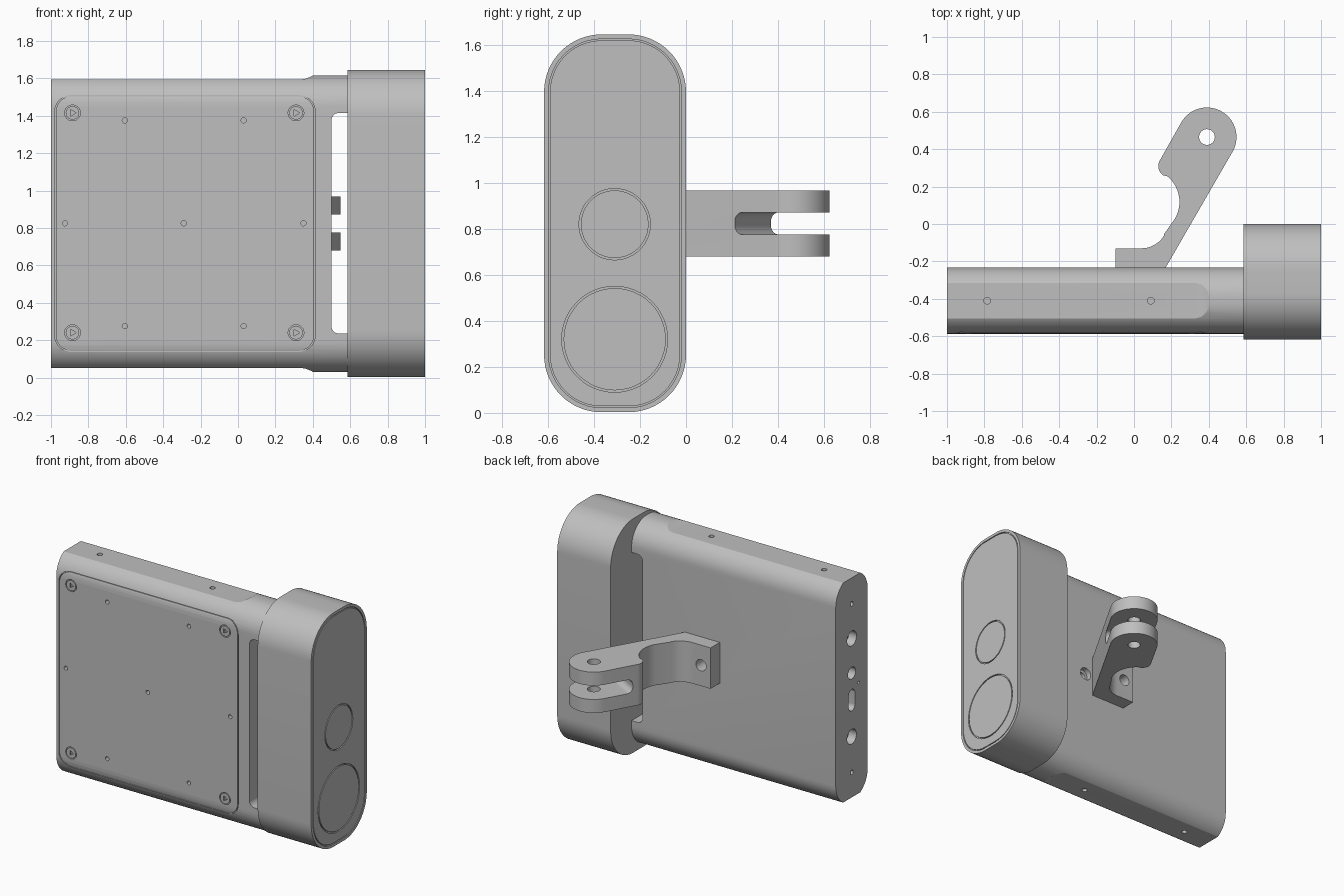
import bpy, bmesh, math
from mathutils import Vector, Matrix

cube = bpy.data.objects.get("Cube")
if cube:
    bpy.data.objects.remove(cube, do_unlink=True)

GREY = (0.52, 0.52, 0.52, 1)
mat = bpy.data.materials.new("light grey")
mat.use_nodes = True
mat.diffuse_color = GREY
bsdf = mat.node_tree.nodes["Principled BSDF"]
bsdf.inputs["Base Color"].default_value = GREY
bsdf.inputs["Roughness"].default_value = 0.6

MID = 0.8225        # mid height
BODY_Y = -0.41      # body centre plane


def arc(cu, cv, r, a0, a1, n=12):
    return [(cu + r * math.cos(math.radians(a0 + (a1 - a0) * i / n)),
             cv + r * math.sin(math.radians(a0 + (a1 - a0) * i / n))) for i in range(n + 1)]


def circle(cu, cv, r, n=32):
    return arc(cu, cv, r, 0, 360, n)[:-1]


def rounded(u0, u1, v0, v1, r, n=12):
    pts = []
    for k, (u, v) in enumerate([(u1 - r, v1 - r), (u0 + r, v1 - r), (u0 + r, v0 + r), (u1 - r, v0 + r)]):
        pts += arc(u, v, r, 90 * k, 90 * k + 90, n)
    return pts


def place(p, axis, w):
    u, v = p
    return {"x": (w, u, v), "y": (u, w, v), "z": (u, v, w)}[axis]


def finish(name, bm):
    bmesh.ops.remove_doubles(bm, verts=bm.verts, dist=1e-5)
    bmesh.ops.recalc_face_normals(bm, faces=bm.faces)
    me = bpy.data.meshes.new(name)
    bm.to_mesh(me)
    bm.free()
    me.materials.append(mat)
    ob = bpy.data.objects.new(name, me)
    bpy.context.collection.objects.link(ob)
    return ob


def prism(name, pts, axis, lo, hi):
    """Extrude a closed outline along an axis."""
    bm = bmesh.new()
    a, b = ([bm.verts.new(place(p, axis, w)) for p in pts] for w in (lo, hi))
    n = len(pts)
    bm.faces.new(a)
    bm.faces.new(b)
    for i in range(n):
        j = (i + 1) % n
        bm.faces.new((a[i], a[j], b[j], b[i]))
    return finish(name, bm)


def ring(outer, inner, axis, lo, hi):
    """Closed band between two outlines, used to cut fine grooves."""
    bm = bmesh.new()
    loops = [[bm.verts.new(place(p, axis, w)) for p in pts]
             for pts, w in ((outer, lo), (outer, hi), (inner, hi), (inner, lo))]
    n = len(outer)
    for k in range(4):
        a, b = loops[k], loops[(k + 1) % 4]
        for i in range(n):
            j = (i + 1) % n
            bm.faces.new((a[i], a[j], b[j], b[i]))
    return finish("groove_cutter", bm)


def cut(target, cutter):
    mod = target.modifiers.new("cut", "BOOLEAN")
    mod.operation, mod.solver, mod.object = "DIFFERENCE", "EXACT", cutter
    dg = bpy.context.evaluated_depsgraph_get()
    dg.update()
    me = bpy.data.meshes.new_from_object(target.evaluated_get(dg))
    target.modifiers.clear()
    target.data = me
    bpy.data.objects.remove(cutter, do_unlink=True)


def drill(target, u, v, r, axis, lo, hi):
    cut(target, prism("drill", circle(u, v, r), axis, lo, hi))


def ring_cut(target, u, v, r, axis, lo, hi, w=0.008):
    cut(target, ring(circle(u, v, r, 48), circle(u, v, r - w, 48), axis, lo, hi))


# Body: long rounded case running into the head
body = prism("body", rounded(-0.587, -0.232, 0.03, 1.615, 0.165), "x", -1, 0.6)

# Flat strips on the top and bottom that ramp up to the neck
step = [(-1.1, 1.593), (0.33, 1.593), (0.36, 1.597), (0.39, 1.609), (0.43, 1.63), (-1.1, 1.63)]
cut(body, prism("strip", step, "y", -0.7, 0))
cut(body, prism("strip", [(x, 2 * MID - z) for x, z in step], "y", -0.7, 0))

# Tall window between body and head
cut(body, prism("window", rounded(0.5, 0.75, 0.235, 1.415, 0.04), "y", -0.8, 0))

# Front cover seam, cover screws and small mounting holes
cut(body, ring(rounded(-0.98, 0.413, 0.137, 1.51, 0.09), rounded(-0.974, 0.407, 0.143, 1.504, 0.084),
               "y", -0.7, -0.572))
for x in (-0.885, 0.31):
    for z in (0.24, 1.415):
        ring_cut(body, x, z, 0.042, "y", -0.7, -0.578, 0.006)
        cut(body, prism("socket", circle(x, z, 0.02, 3), "y", -0.7, -0.575))
holes = [(x, z) for x in (-0.605, 0.03) for z in (0.275, 1.375)] + [(x, 0.825) for x in (-0.925, -0.29, 0.35)]
for x, z in holes:
    drill(body, x, z, 0.014, "y", -0.7, -0.55)

# Threaded holes on the top and bottom edges
for x in (-0.785, 0.09):
    drill(body, x, BODY_Y, 0.018, "z", 1.54, 1.7)
    drill(body, x, BODY_Y, 0.018, "z", -0.1, 0.1)

# Connectors on the outer end
for z, r in ((1.41, 0.016), (1.167, 0.052), (0.924, 0.042), (0.478, 0.052), (0.228, 0.016)):
    drill(body, BODY_Y, z, r, "x", -1.1, -0.94)
drill(body, -0.485, 0.83, 0.01, "x", -1.1, -0.96)
cut(body, prism("port", rounded(BODY_Y - 0.034, BODY_Y + 0.034, 0.66, 0.81, 0.0335), "x", -1.1, -0.94))

# Counterbored hole on the back, beside the bracket
drill(body, 0.23, 0.825, 0.045, "y", -0.27, 0)
drill(body, 0.23, 0.825, 0.025, "y", -0.32, 0)

# Head: deeper rounded block with a seamed end panel and two round lenses
head = prism("head", rounded(-0.617, 0, 0.003, 1.645, 0.25, 16), "x", 0.585, 1)
cut(head, ring(rounded(-0.597, -0.02, 0.023, 1.625, 0.23), rounded(-0.591, -0.026, 0.029, 1.619, 0.224),
               "x", 0.99, 1.1))
ring_cut(head, -0.31, 0.32, 0.23, "x", 0.99, 1.1)
ring_cut(head, -0.31, 0.82, 0.155, "x", 0.99, 1.1)

# Bracket: foot, waist and forked round end
profile = ([(-0.1, -0.232), (0.17, -0.232)]
           + arc(0.39, 0.465, 0.158, -30, 150, 28)
           + arc(0.19, 0.31, 0.06, 150, 237, 8)
           + arc(0.065, 0.118, 0.178, 50, -30, 14)
           + [(0.16, -0.055)] + arc(0.04, 0.01, 0.14, -30, -90, 10)
           + [(-0.1, -0.13)])
bracket = prism("mounting_bracket", profile, "z", 0.68, 0.967)
slot = prism("fork_slot", rounded(0.397, 1, 0.775, 0.872, 0.04), "y", -0.6, 0.6)
slot.data.transform(Matrix.Rotation(math.radians(60), 4, "Z"))
cut(bracket, slot)
drill(bracket, 0.39, 0.465, 0.042, "z", 0.5, 1.2)
drill(bracket, -0.025, 0.825, 0.04, "y", -0.4, 0)

# Smooth rounded walls, crisp edges
for ob in (body, head, bracket):
    bpy.ops.object.select_all(action="DESELECT")
    ob.select_set(True)
    bpy.context.view_layer.objects.active = ob
    bpy.ops.object.shade_smooth_by_angle(angle=math.radians(25))
